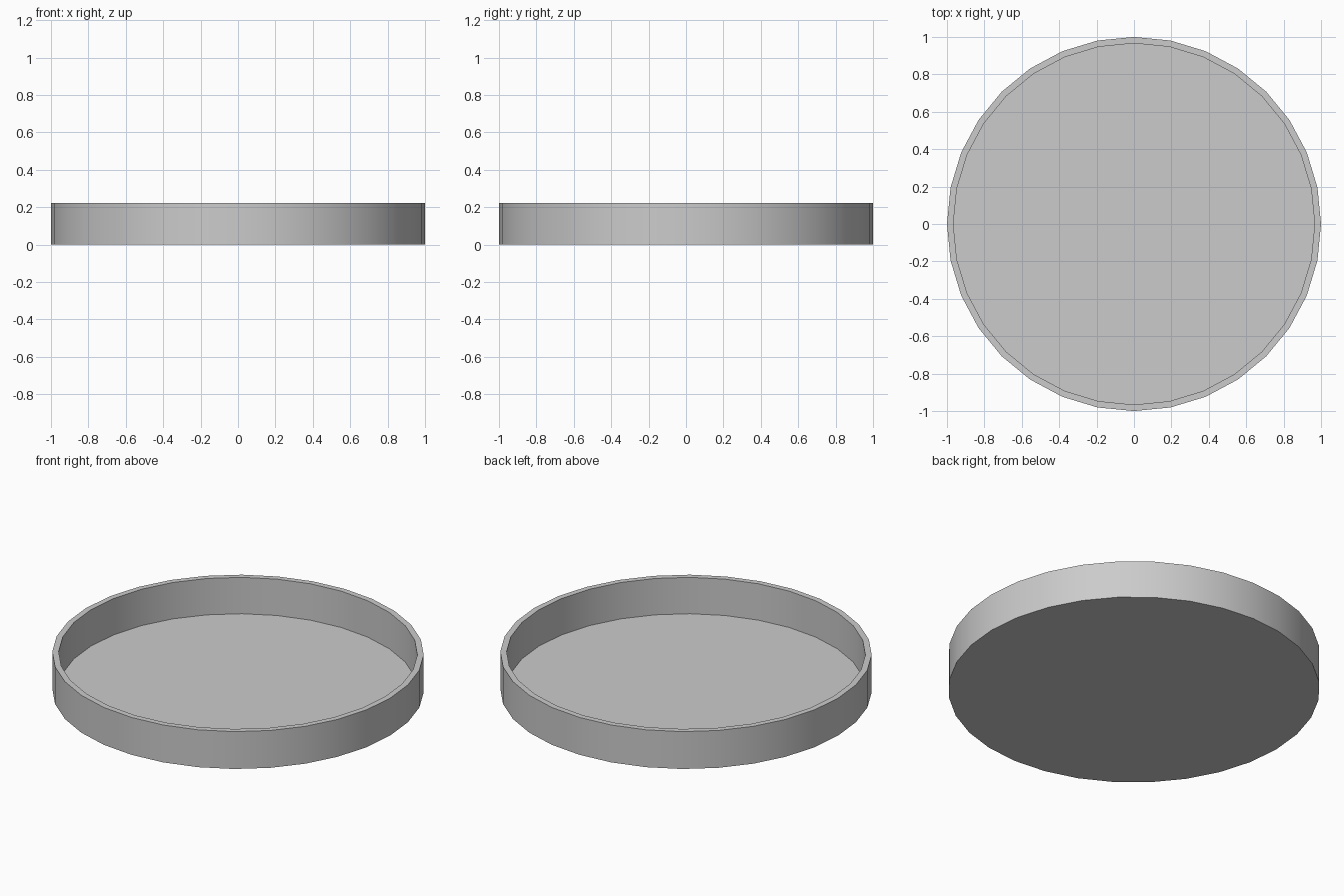
import bpy, bmesh, math

if "Cube" in bpy.data.objects:
    bpy.data.objects.remove(bpy.data.objects["Cube"])

SIDES = 32
# Dish profile from bottom outer edge up over the rim to the inner floor (radius, height)
PROFILE = [(1.0, 0.0), (1.0, 0.222), (0.966, 0.222), (0.966, 0.006)]

bm = bmesh.new()
rings = []
for r, z in PROFILE:
    rings.append([bm.verts.new((r * math.cos(2 * math.pi * i / SIDES),
                                r * math.sin(2 * math.pi * i / SIDES), z))
                  for i in range(SIDES)])

# Outer wall, rim and inner wall
for a, b in zip(rings, rings[1:]):
    for i in range(SIDES):
        j = (i + 1) % SIDES
        bm.faces.new((a[i], a[j], b[j], b[i]))

# Underside and inner floor
bm.faces.new(rings[0][::-1])
bm.faces.new(rings[-1])
bmesh.ops.recalc_face_normals(bm, faces=bm.faces)

mesh = bpy.data.meshes.new("shallow_dish")
bm.to_mesh(mesh)
bm.free()
dish = bpy.data.objects.new("shallow_dish", mesh)
bpy.context.collection.objects.link(dish)

# Smooth walls with sharp rim edges
bpy.context.view_layer.objects.active = dish
dish.select_set(True)
bpy.ops.object.shade_smooth_by_angle(angle=math.radians(30))
